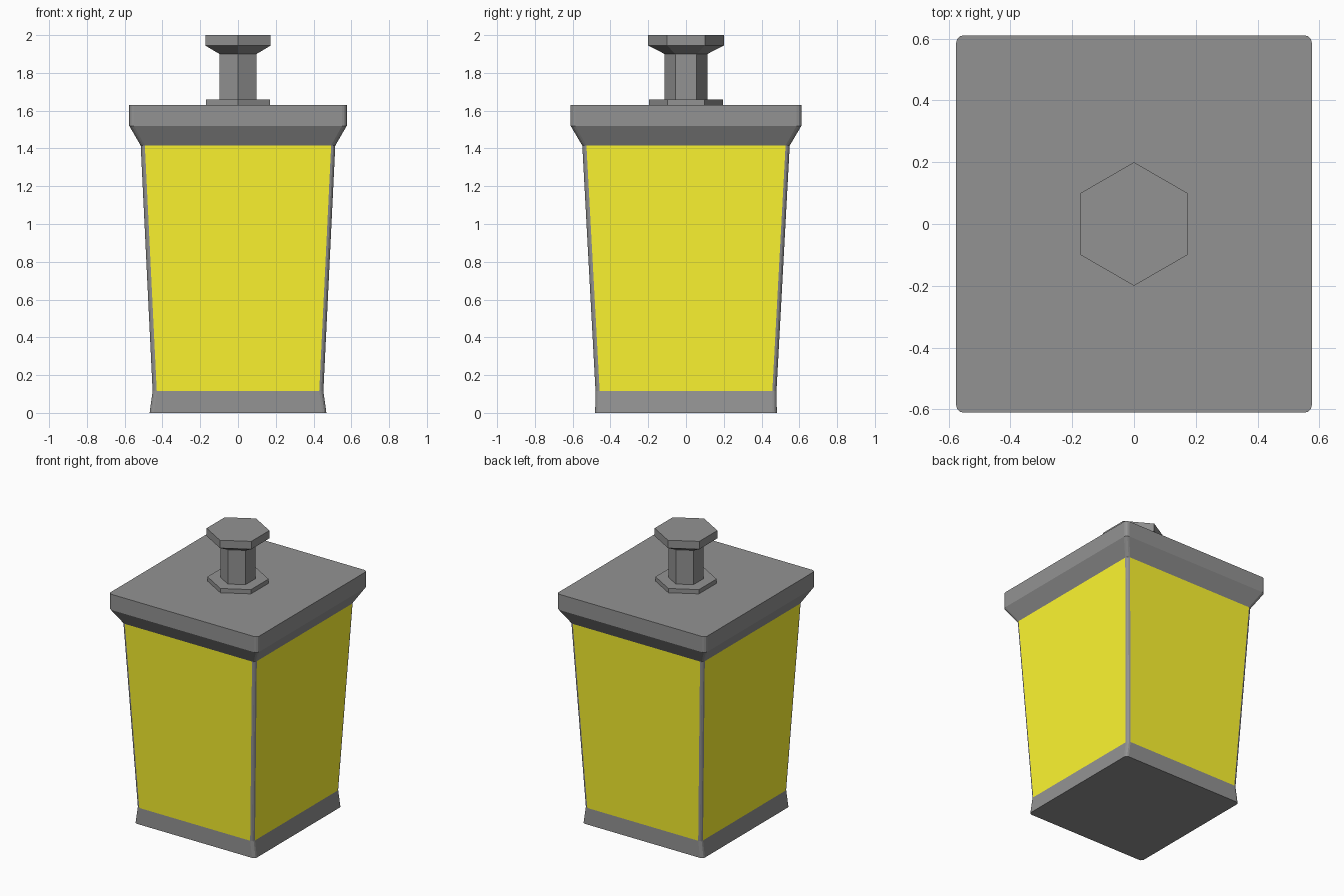
import bpy, math

if "Cube" in bpy.data.objects:
    bpy.data.objects.remove(bpy.data.objects["Cube"])


def material(name, rgb):
    mat = bpy.data.materials.new(name)
    mat.diffuse_color = (*rgb, 1)
    mat.use_nodes = True
    mat.node_tree.nodes["Principled BSDF"].inputs["Base Color"].default_value = mat.diffuse_color
    return mat


yellow = material("yellow_glass", (1.0, 0.93, 0.03))
grey = material("dark_grey_metal", (0.29, 0.29, 0.29))

CORNER = 3  # segments per rounded corner


def box_ring(hx, hy, r, z):
    """Rounded rectangle, starting on the +x side and going anticlockwise."""
    ring = []
    for q, (sx, sy) in enumerate([(1, 1), (-1, 1), (-1, -1), (1, -1)]):
        for i in range(CORNER + 1):
            a = math.radians(90 * (q + i / CORNER))
            ring.append((sx * (hx - r) + r * math.cos(a),
                         sy * (hy - r) + r * math.sin(a), z))
    return ring


def hex_ring(r, z):
    """Hexagon with its points towards front and back."""
    return [(r * math.cos(math.radians(30 + 60 * i)),
             r * math.sin(math.radians(30 + 60 * i)), z) for i in range(6)]


def loft(name, rings, keep=lambda side: True, caps=(True, True), mat=grey):
    n = len(rings[0])
    verts = [v for ring in rings for v in ring]
    faces = [(k * n + i, k * n + (i + 1) % n, (k + 1) * n + (i + 1) % n, (k + 1) * n + i)
             for k in range(len(rings) - 1) for i in range(n) if keep(i)]
    if caps[0]:
        faces.append(tuple(reversed(range(n))))
    if caps[1]:
        faces.append(tuple(range(len(verts) - n, len(verts))))
    mesh = bpy.data.meshes.new(name)
    mesh.from_pydata(verts, [], faces)
    mesh.validate()
    mesh.materials.append(mat)
    obj = bpy.data.objects.new(name, mesh)
    bpy.context.collection.objects.link(obj)
    return obj


def is_pane(side):
    return side % (CORNER + 1) == CORNER


# Flared base and overhanging lid
sill = box_ring(0.452, 0.479, 0.022, 0.115)
eave = box_ring(0.515, 0.549, 0.022, 1.415)
loft("base", [box_ring(0.468, 0.481, 0.022, 0), sill], caps=(True, False))
loft("lid", [eave, box_ring(0.576, 0.611, 0.025, 1.52), box_ring(0.576, 0.611, 0.025, 1.63)],
     caps=(False, True))

# Tapered glass panes and the slim corner posts between them
loft("glass_panes", [sill, eave], is_pane, (False, False), yellow)
loft("corner_posts", [sill, eave], lambda s: not is_pane(s), (False, False))

# Hexagonal knob: foot, neck and flared top
loft("knob", [hex_ring(r, z) for r, z in
              [(0.195, 1.63), (0.195, 1.66), (0.113, 1.66), (0.113, 1.90),
               (0.2, 1.945), (0.2, 2.0)]], caps=(False, True))
